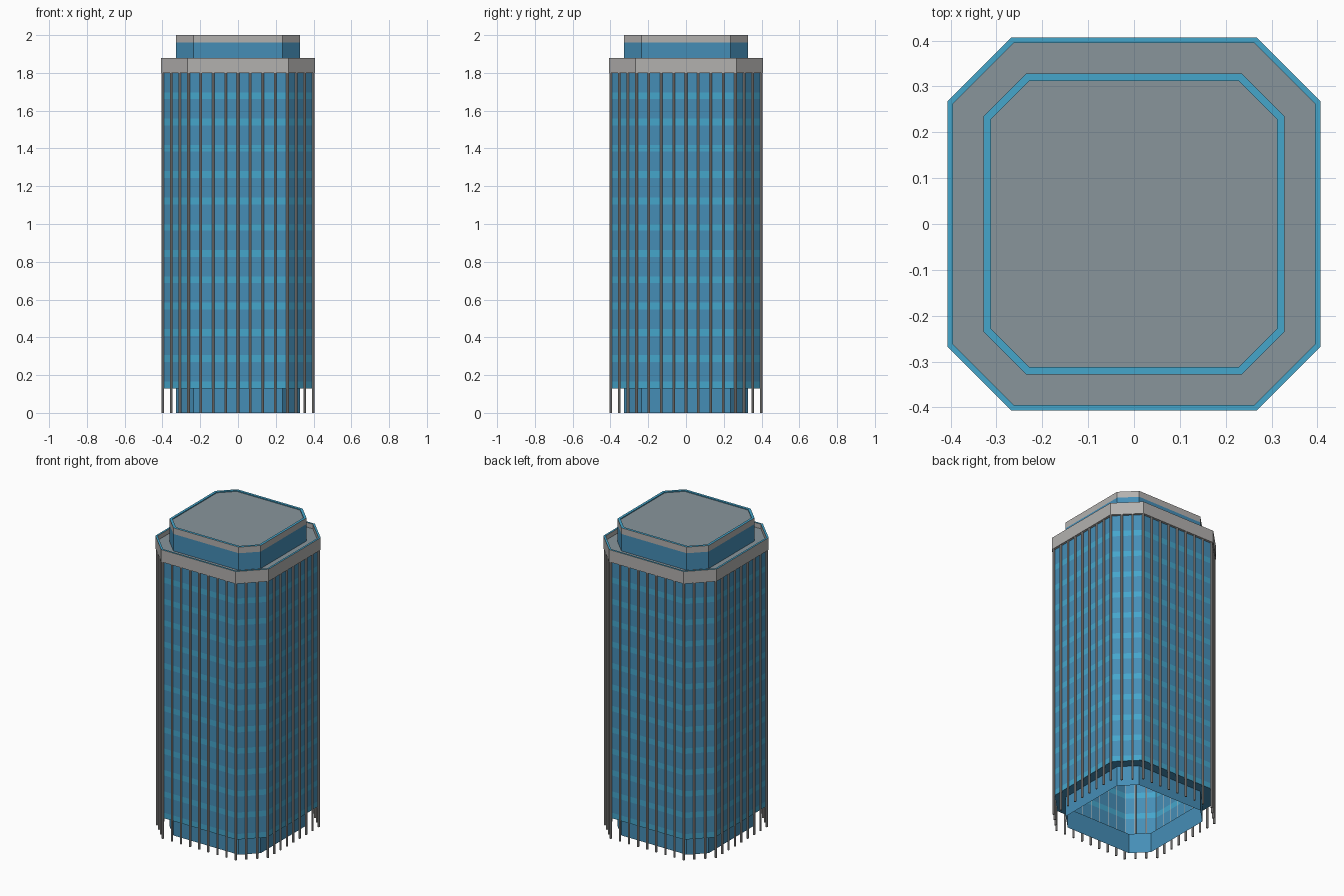
import bpy, bmesh

if "Cube" in bpy.data.objects:
    bpy.data.objects.remove(bpy.data.objects["Cube"])


def material(name, rgb):
    m = bpy.data.materials.new(name)
    m.diffuse_color = (*rgb, 1)
    m.use_nodes = True
    m.node_tree.nodes["Principled BSDF"].inputs["Base Color"].default_value = m.diffuse_color
    return m


GLASS = material("dark_glass", (0.06, 0.27, 0.47))
BAND = material("light_blue", (0.06, 0.38, 0.60))
STONE = material("stone", (0.45, 0.44, 0.43))
ROOF = material("roof_grey", (0.25, 0.30, 0.33))
MATS = [GLASS, BAND, STONE, ROOF]


def octagon(half, flat):
    """Chamfered square, counter-clockwise: half width and half length of the flat side."""
    h, f = half, flat
    return [(-f, -h), (f, -h), (h, -f), (h, f), (f, h), (-f, h), (-h, f), (-h, -f)]


def finish(name, bm):
    me = bpy.data.meshes.new(name)
    bm.to_mesh(me)
    bm.free()
    for m in MATS:
        me.materials.append(m)
    ob = bpy.data.objects.new(name, me)
    bpy.context.collection.objects.link(ob)
    return ob


def loft(name, rings, top=None):
    """Rings are (half, flat, z, material of the strip leading up to this ring)."""
    bm = bmesh.new()
    prev = None
    for half, flat, z, mat in rings:
        ring = [bm.verts.new((x, y, z)) for x, y in octagon(half, flat)]
        if prev:
            for i in range(8):
                j = (i + 1) % 8
                face = bm.faces.new((prev[i], prev[j], ring[j], ring[i]))
                face.material_index = MATS.index(mat)
        prev = ring
    if top:
        bm.faces.new(prev).material_index = MATS.index(top)
    return finish(name, bm)


# Recessed lobby wall, open underneath, with the soffit out to the tower wall
loft("lobby", [(0.328, 0.235, 0, GLASS), (0.328, 0.235, 0.13, GLASS),
               (0.392, 0.262, 0.13, GLASS)])

# Tower wall: light spandrel band and dark window strip on each of twelve floors
FLOORS, Z0, Z1 = 12, 0.13, 1.80
step = (Z1 - Z0) / FLOORS
rings = [(0.392, 0.262, Z0, BAND)]
for i in range(FLOORS):
    rings.append((0.392, 0.262, Z0 + i * step + 0.036, BAND))
    rings.append((0.392, 0.262, Z0 + (i + 1) * step, GLASS))
loft("tower_wall", rings)

# Parapet with blue coping and sunken roof deck
loft("parapet", [(0.392, 0.262, 1.80, STONE), (0.407, 0.268, 1.80, STONE),
                 (0.407, 0.268, 1.88, STONE), (0.395, 0.262, 1.88, BAND),
                 (0.395, 0.262, 1.85, STONE)], top=ROOF)

# Penthouse with stone fascia, blue coping and roof
loft("penthouse", [(0.328, 0.235, 1.85, GLASS), (0.328, 0.235, 1.96, GLASS),
                   (0.328, 0.235, 2.00, STONE), (0.312, 0.228, 2.00, BAND),
                   (0.312, 0.228, 1.994, BAND)], top=ROOF)

# Slim full-height columns: eight bays per flat side, three per chamfer
corners = octagon(0.398, 0.262)
bm = bmesh.new()
for i, (ax, ay) in enumerate(corners):
    bx, by = corners[(i + 1) % 8]
    bays = 8 if i % 2 == 0 else 3
    for k in range(bays):
        t = k / bays
        made = bmesh.ops.create_cone(bm, cap_ends=True, segments=8, radius1=0.007,
                                     radius2=0.007, depth=1.80)
        bmesh.ops.translate(bm, verts=made["verts"],
                            vec=(ax + (bx - ax) * t, ay + (by - ay) * t, 0.90))
for face in bm.faces:
    face.material_index = MATS.index(STONE)
finish("columns", bm)
